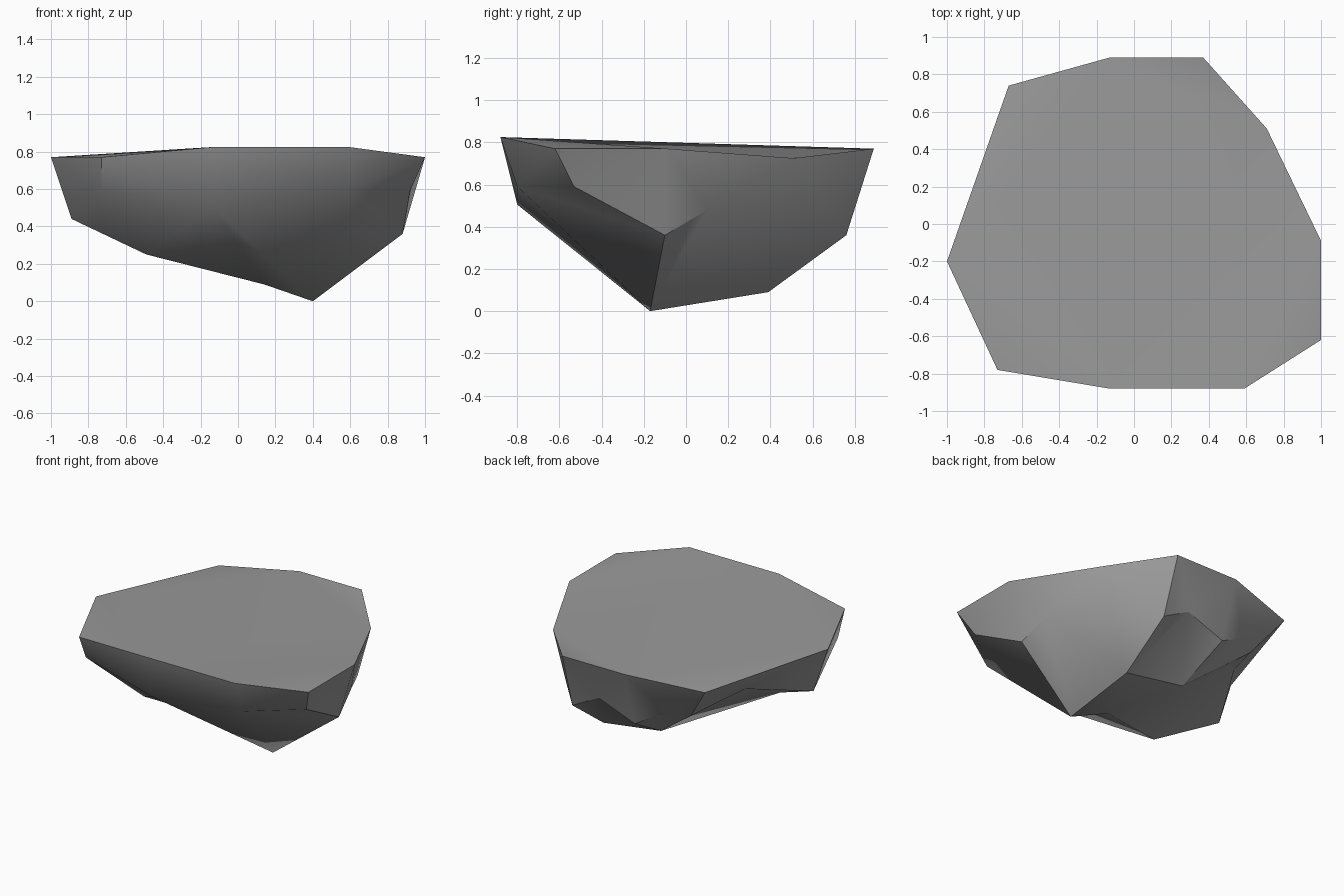
import bpy
import bmesh
import math

default_cube = bpy.data.objects.get("Cube")
if default_cube:
    bpy.data.objects.remove(default_cube, do_unlink=True)

# One plain stone colour
stone = bpy.data.materials.new("stone_grey")
colour = (0.32, 0.32, 0.32, 1)
stone.use_nodes = True
stone.diffuse_color = colour
stone.node_tree.nodes["Principled BSDF"].inputs["Base Color"].default_value = colour

# Rim of the flat top, counter-clockwise from the left side
rim = [(-1, -.2, .77), (-.73, -.78, .77), (-.13, -.88, .825), (.59, -.88, .825),
       (1, -.62, .77), (1, -.09, .77), (.71, .51, .725), (.37, .89, .77),
       (-.13, .89, .77), (-.67, .74, .725)]

# Chipped lower edge of each wall; a second point is an extra notch after the first
skirt = [[(-.89, -.19, .44)], [(-.73, -.7, .59)], [(-.13, -.8, .505)], [(.59, -.8, .59)],
         [(.92, -.53, .59)], [(.88, -.1, .36), (.84, .1, .48)], [(.61, .5, .36)],
         [(.38, .76, .36), (.17, .76, .47)], [(-.12, .76, .36), (-.34, .7, .48)],
         [(-.475, .62, .46), (-.65, .25, .56)]]

# Points of the rough underside
keel = {"tip": (.4, -.17, 0), "heel": (.39, .39, .09), "back": (-.08, .4, .16),
        "side": (-.49, -.38, .25), "hollow": (.14, -.1, .09)}

bm = bmesh.new()
top = [bm.verts.new(p) for p in rim]
edge = [[bm.verts.new(p) for p in group] for group in skirt]
low = {name: bm.verts.new(p) for name, p in keel.items()}

# Flat top and the band of walls below it
bm.faces.new(top)
count = len(top)
for i in range(count):
    after = (i + 1) % count
    bm.faces.new([top[after], top[i], *edge[i], edge[after][0]])

# Underside: each keel point fans out along a run of the chipped edge
ring = [v for group in edge for v in group]
size = len(ring)
fans = [("side", 0, 2), ("tip", 2, 3), ("tip", 5, 6), ("heel", 6, 9),
        ("back", 9, 13), ("side", 13, 14)]
for name, first, last in fans:
    for i in range(first, last):
        bm.faces.new([ring[(i + 1) % size], ring[i], low[name]])
bm.faces.new([ring[5], ring[4], ring[3]])
bm.faces.new([ring[5], ring[3], low["tip"]])

# Links between neighbouring fans
for i, one, two in [(2, "side", "hollow"), (2, "hollow", "tip"), (6, "tip", "heel"),
                    (9, "heel", "back"), (13, "back", "side")]:
    bm.faces.new([ring[i], low[one], low[two]])

# Shallow hollow in the middle of the underside
around = ["tip", "heel", "back", "side"]
for one, two in zip(around, around[1:]):
    bm.faces.new([low["hollow"], low[one], low[two]])

bmesh.ops.triangulate(bm, faces=bm.faces[:])
bmesh.ops.recalc_face_normals(bm, faces=bm.faces[:])

mesh = bpy.data.meshes.new("floating_rock")
bm.to_mesh(mesh)
bm.free()
mesh.materials.append(stone)
rock = bpy.data.objects.new("floating_rock", mesh)
bpy.context.collection.objects.link(rock)

# Soft shading with crisp chipped edges
bpy.ops.object.select_all(action="DESELECT")
rock.select_set(True)
bpy.context.view_layer.objects.active = rock
bpy.ops.object.shade_smooth_by_angle(angle=math.radians(35))
